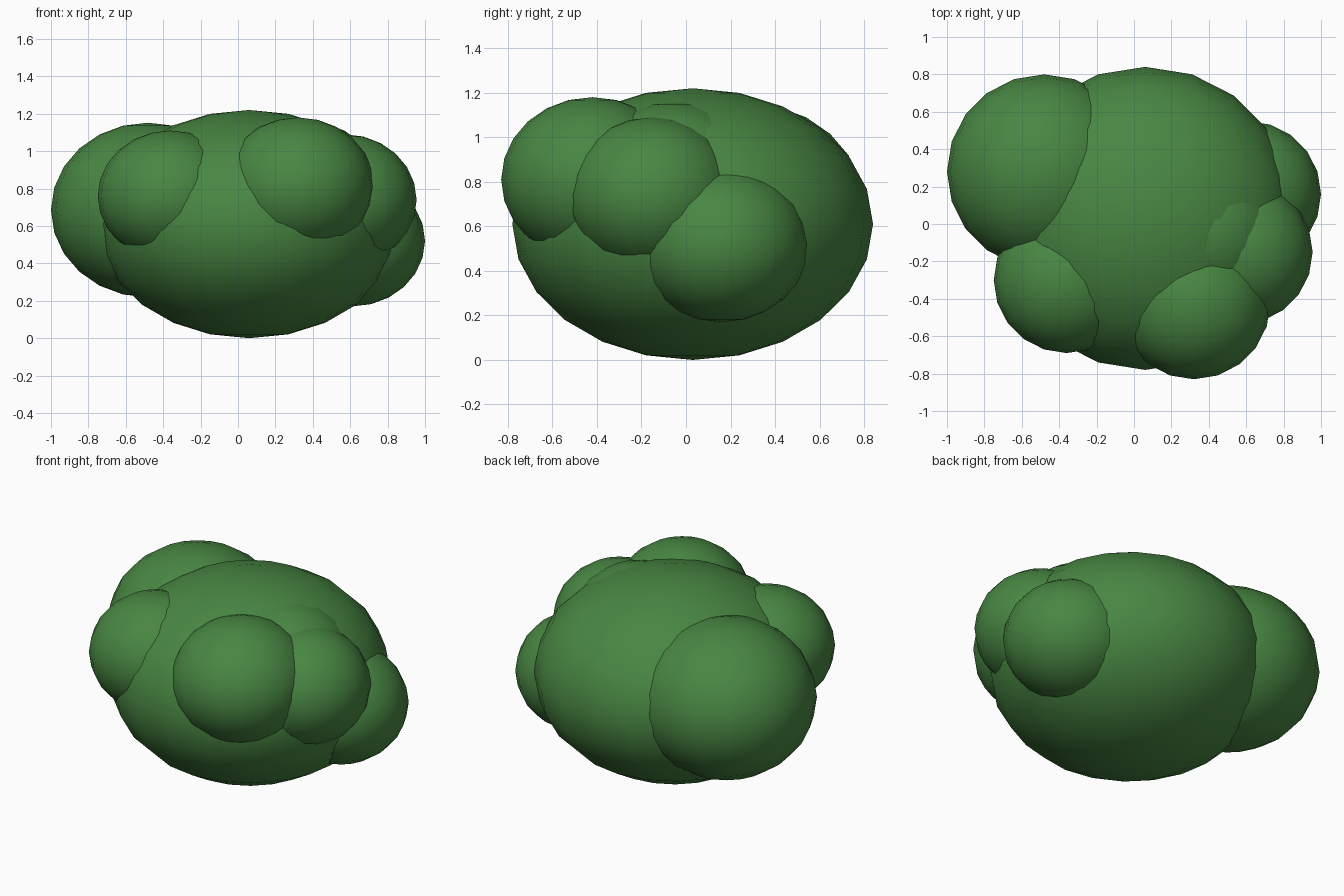
import bpy

if "Cube" in bpy.data.objects:
    bpy.data.objects.remove(bpy.data.objects["Cube"])

# Single leaf colour
leaf = bpy.data.materials.new("leaf_green")
leaf.diffuse_color = (0.065, 0.24, 0.055, 1)
leaf.use_nodes = True
leaf.node_tree.nodes["Principled BSDF"].inputs["Base Color"].default_value = leaf.diffuse_color


def clump(name, centre, radius, height):
    """Smooth, vertically squashed leaf clump."""
    bpy.ops.mesh.primitive_uv_sphere_add(
        segments=20, ring_count=12, radius=1, location=centre)
    ob = bpy.context.object
    ob.name = name
    ob.scale = (radius, radius, height)
    bpy.ops.object.transform_apply(location=False, rotation=False, scale=True)
    bpy.ops.object.shade_smooth()
    ob.data.materials.append(leaf)


# Large central mass
clump("bush_body", (0.06, 0.03, 0.61), 0.81, 0.61)

# Smaller clumps around the sides
clump("back_left_clump", (-0.48, 0.28, 0.685), 0.52, 0.467)
clump("front_left_clump", (-0.36, -0.30, 0.76), 0.39, 0.35)
clump("front_right_clump", (0.32, -0.42, 0.81), 0.41, 0.37)
clump("right_clump", (0.57, -0.15, 0.74), 0.385, 0.35)
clump("upper_right_clump", (0.36, -0.05, 0.78), 0.42, 0.38)
clump("back_right_clump", (0.61, 0.16, 0.52), 0.39, 0.35)
